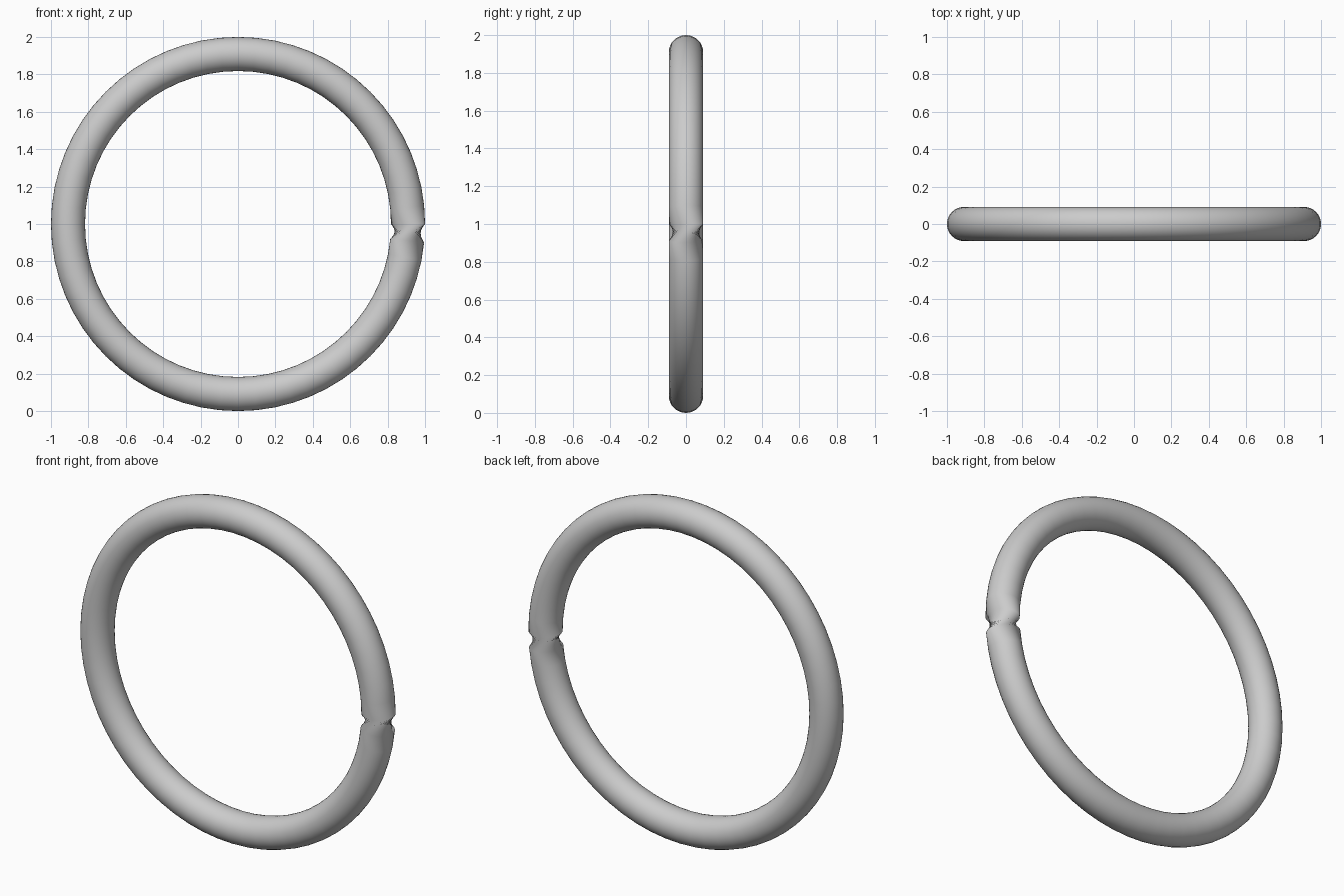
import bpy, bmesh
from math import sin, cos, tau

if "Cube" in bpy.data.objects:
    bpy.data.objects.remove(bpy.data.objects["Cube"])

R, r = 0.909, 0.091      # ring radius, tube radius
SEGS, SIDES = 64, 32
TWIST = SIDES // 4       # quarter turn where the tube closes on itself

bm = bmesh.new()

# Circular tube sections standing upright around the ring
rings = []
for j in range(SEGS):
    a = tau * j / SEGS
    ring = []
    for i in range(SIDES):
        p = tau * i / SIDES
        d = R + r * cos(p)
        ring.append(bm.verts.new((d * cos(a), r * sin(p), 1 + d * sin(a))))
    rings.append(ring)

# Skin the sections; the closing segment is twisted and pinches in
for j in range(SEGS):
    k = (j + 1) % SEGS
    s = TWIST if k == 0 else 0
    for i in range(SIDES):
        n = i + 1
        bm.faces.new((rings[j][i], rings[j][n % SIDES],
                      rings[k][(n + s) % SIDES], rings[k][(i + s) % SIDES]))

bmesh.ops.recalc_face_normals(bm, faces=bm.faces[:])
for f in bm.faces:
    f.smooth = True

mesh = bpy.data.meshes.new("twisted_ring")
bm.to_mesh(mesh)
bm.free()
bpy.context.collection.objects.link(bpy.data.objects.new("twisted_ring", mesh))
